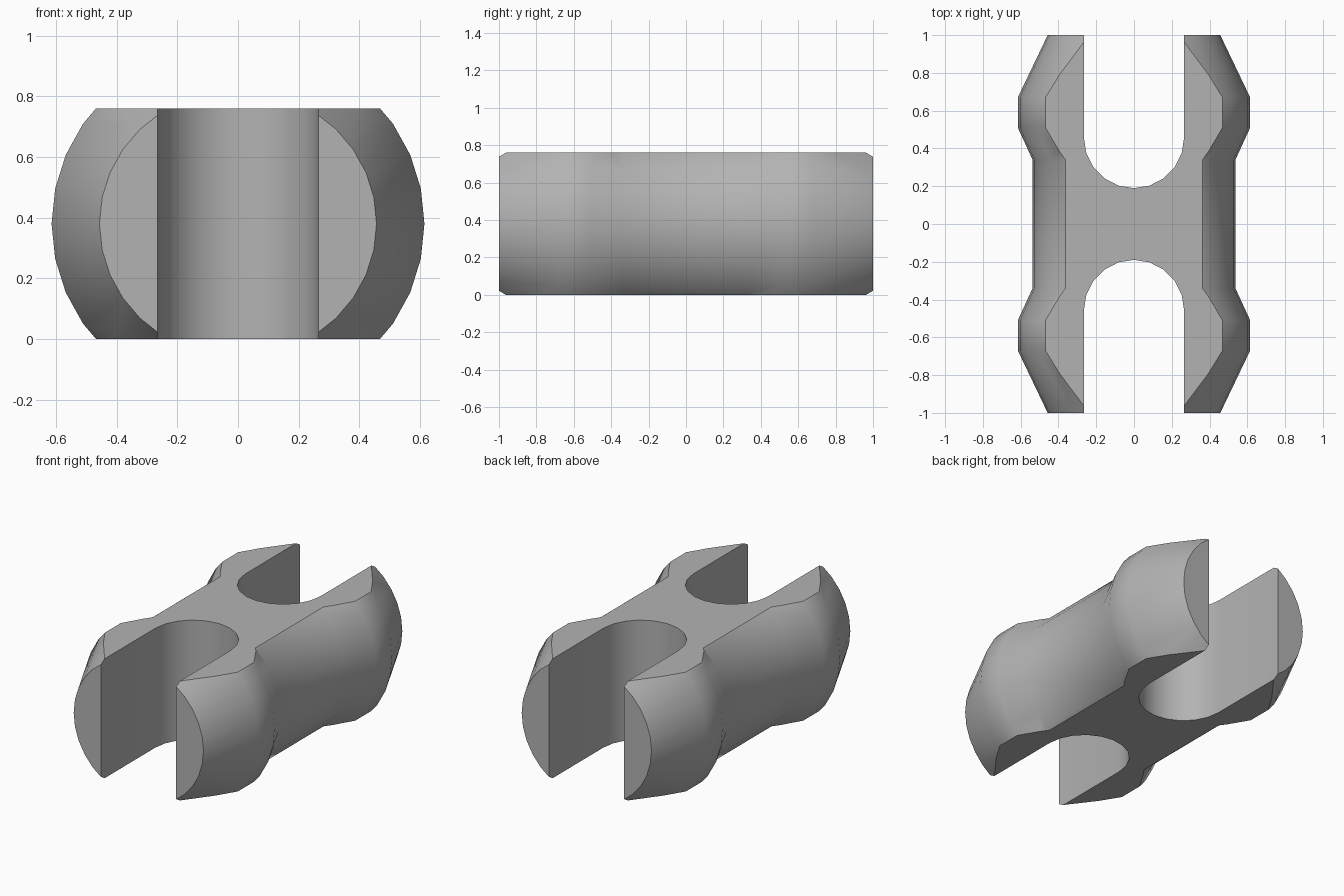
import bpy, bmesh, math
from mathutils import Vector

HEIGHT = 0.76
SQUASH = 0.965
SIDES = 32
SLOT_RADIUS = 0.265
SLOT_CENTRE = 0.455

cube = bpy.data.objects.get("Cube")
if cube:
    bpy.data.objects.remove(cube, do_unlink=True)

grey = bpy.data.materials.new("plain_grey")
grey.use_nodes = True
colour = (0.45, 0.45, 0.45, 1)
grey.diffuse_color = colour
grey.node_tree.nodes["Principled BSDF"].inputs["Base Color"].default_value = colour


def make_object(name, bm):
    bmesh.ops.recalc_face_normals(bm, faces=bm.faces)
    mesh = bpy.data.meshes.new(name)
    bm.to_mesh(mesh)
    bm.free()
    mesh.materials.append(grey)
    obj = bpy.data.objects.new(name, mesh)
    bpy.context.collection.objects.link(obj)
    return obj


def loft(bm, rings):
    """Skin a list of equal-length point rings and cap both ends."""
    rings = [[bm.verts.new(p) for p in ring] for ring in rings]
    for a, b in zip(rings, rings[1:]):
        for i in range(len(a)):
            j = (i + 1) % len(a)
            bm.faces.new((a[i], a[j], b[j], b[i]))
    bm.faces.new(rings[0])
    bm.faces.new(rings[-1])


# Pin body: a turned profile along y with a swollen collar near each end
half = [(0.34, 0.537), (0.51, 0.615), (0.67, 0.615), (1.0, 0.457)]
profile = [(-y, r) for y, r in reversed(half)] + half
angles = [math.tau * i / SIDES for i in range(SIDES)]
bm = bmesh.new()
loft(bm, [[(r * math.cos(a), y, HEIGHT / 2 + SQUASH * r * math.sin(a)) for a in angles]
          for y, r in profile])

# Flat top and underside
for z, direction in ((0, -1), (HEIGHT, 1)):
    cut = bmesh.ops.bisect_plane(bm, geom=bm.verts[:] + bm.edges[:] + bm.faces[:],
                                 plane_co=(0, 0, z), plane_no=(0, 0, direction),
                                 clear_outer=True)
    edges = [e for e in cut["geom_cut"] if isinstance(e, bmesh.types.BMEdge)]
    bmesh.ops.contextual_create(bm, geom=edges)
body = make_object("pin_body", bm)

# Round-bottomed slot through each end
for side, name in ((-1, "front_slot"), (1, "back_slot")):
    outline = [Vector((SLOT_RADIUS * math.cos(math.pi * i / 10),
                       side * (SLOT_CENTRE - SLOT_RADIUS * math.sin(math.pi * i / 10))))
               for i in range(11)]
    outline += [Vector((-SLOT_RADIUS, side * 1.2)), Vector((SLOT_RADIUS, side * 1.2))]
    bm = bmesh.new()
    loft(bm, [[(p.x, p.y, z) for p in outline] for z in (-0.2, HEIGHT + 0.2)])
    cutter = make_object(name, bm)
    cutter.hide_render = True
    mod = body.modifiers.new(name, "BOOLEAN")
    mod.operation = "DIFFERENCE"
    mod.solver = "EXACT"
    mod.object = cutter
    bpy.context.view_layer.objects.active = body
    bpy.ops.object.modifier_apply(modifier=mod.name)
    bpy.data.objects.remove(cutter, do_unlink=True)

# Soft curved sides with crisp cut edges
bpy.ops.object.select_all(action="DESELECT")
body.select_set(True)
bpy.context.view_layer.objects.active = body
bpy.ops.object.shade_smooth_by_angle(angle=math.radians(30))
